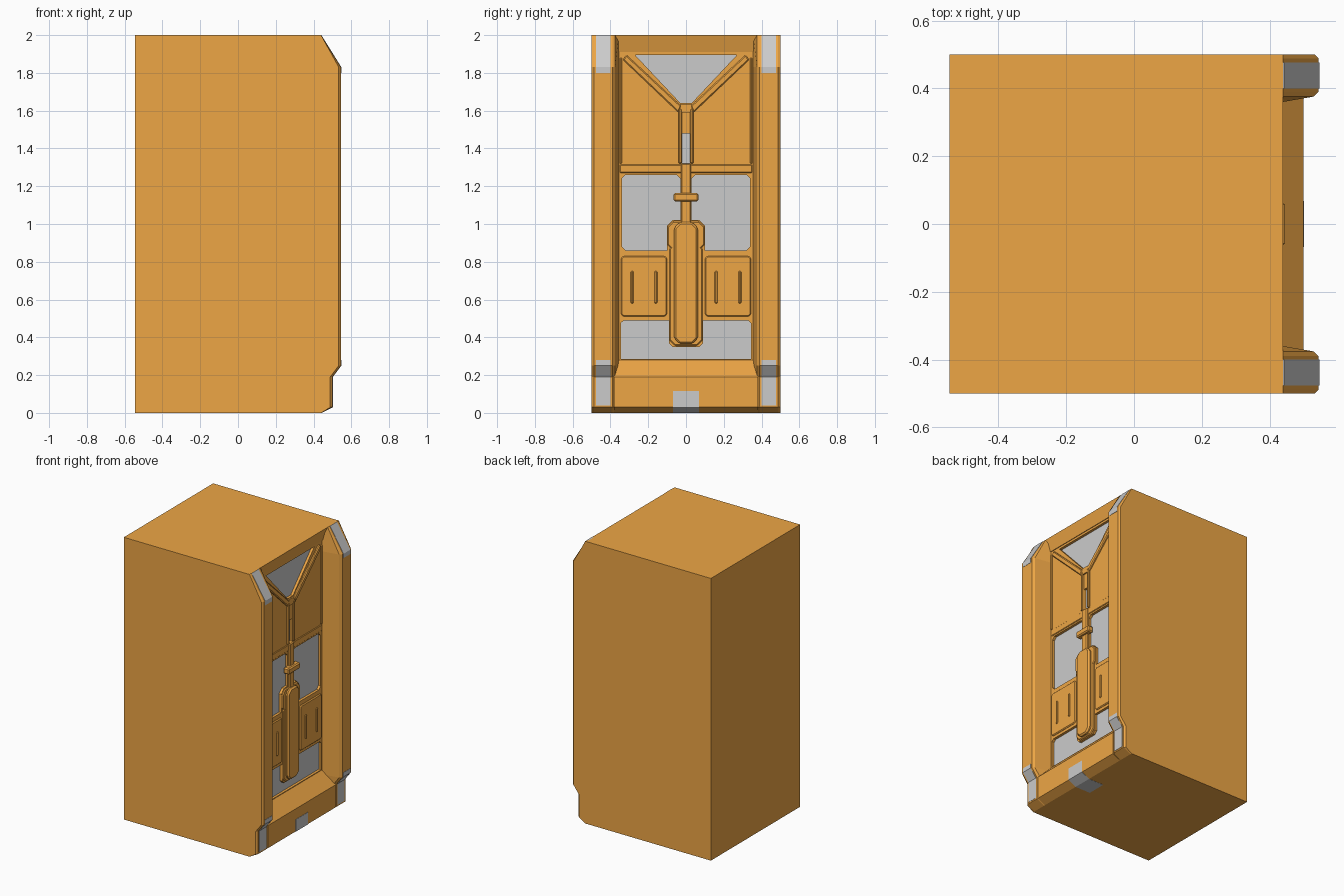
import bpy, bmesh

if "Cube" in bpy.data.objects:
    bpy.data.objects.remove(bpy.data.objects["Cube"])

orange = bpy.data.materials.new("orange_paint")
orange.diffuse_color = (0.85, 0.38, 0.06, 1)
orange.use_nodes = True
orange.node_tree.nodes["Principled BSDF"].inputs["Base Color"].default_value = orange.diffuse_color


def finish(bm, name, mat, bevel=0):
    bmesh.ops.recalc_face_normals(bm, faces=bm.faces)
    me = bpy.data.meshes.new(name)
    bm.to_mesh(me)
    bm.free()
    ob = bpy.data.objects.new(name, me)
    bpy.context.collection.objects.link(ob)
    if mat:
        me.materials.append(mat)
    if bevel:
        m = ob.modifiers.new("edge", 'BEVEL')
        m.width, m.segments = bevel, 1
    return ob


def loft(bm, rings):
    vs = [[bm.verts.new(p) for p in r] for r in rings]
    n = len(vs[0])
    for a, b in zip(vs, vs[1:]):
        for i in range(n):
            j = (i + 1) % n
            bm.faces.new((a[i], a[j], b[j], b[i]))
    bm.faces.new(vs[0])
    bm.faces.new(vs[-1])


def plate(name, polys, x0, x1, mat=orange, mirror=False, bevel=0):
    """Outlines in (y, z), thickened along x, optionally mirrored in y."""
    bm = bmesh.new()
    for pts in polys:
        for s in ((1, -1) if mirror else (1,)):
            loft(bm, [[(x, s * y, z) for y, z in pts] for x in (x0, x1)])
    return finish(bm, name, mat, bevel)


def slab(name, spans, pts, mat=orange):
    """Profile in (x, z), extruded over each y span."""
    bm = bmesh.new()
    for a, b in spans:
        loft(bm, [[(x, y, z) for x, z in pts] for y in (a, b)])
    return finish(bm, name, mat)


def rect(y0, y1, z0, z1, c=0.0):
    if not c:
        return [(y0, z0), (y1, z0), (y1, z1), (y0, z1)]
    return [(y0 + c, z0), (y1 - c, z0), (y1, z0 + c), (y1, z1 - c),
            (y1 - c, z1), (y0 + c, z1), (y0, z1 - c), (y0, z0 + c)]


# Cabinet body, sill and lintel
slab("cabinet_body", [(-.5, .5)], [(-.545, 0), (.38, 0), (.38, 2), (-.545, 2)])
slab("sill", [(-.38, .38)], [(.38, 0), (.44, 0), (.5, .03), (.5, .19), (.41, .28), (.38, .28)])
slab("lintel", [(-.378, .378)], [(.38, 1.91), (.415, 1.91), (.44, 2), (.38, 2)])

# Corner pillars with chamfered front edges and a flared inner wall
front = [(.44, 0), (.5, .03), (.5, .19), (.545, .25), (.545, 1.83), (.44, 2)]
stations = [(.5, .012), (.488, 0), (.39, 0), (.376, .015), (.355, None)]
bm = bmesh.new()
for s in (1, -1):
    rings = []
    for y, inset in stations:
        ring = [(.38, s * y, 0)]
        for x, z in front:
            if inset is None:
                x = .41
            elif 0 < z < 2:
                x -= inset
            ring.append((x, s * y, z))
        rings.append(ring + [(.38, s * y, 2)])
    loft(bm, rings)
finish(bm, "corner_pillars", orange)

# Grey guards on the pillar ends
sides = [(.40, .477), (-.477, -.40)]
slab("upper_guards", sides, [(.43, 2), (.442, 2), (.547, 1.831), (.547, 1.80), (.535, 1.80), (.535, 1.828)])
slab("lower_guards", sides, [(.49, .04), (.502, .04), (.502, .19), (.547, .25), (.547, .28),
                             (.535, .28), (.535, .255), (.49, .195)])
for n in ("upper_guards", "lower_guards"):
    bpy.data.objects[n].data.materials.clear()

# Grey cable cover wrapping under the sill
slab("cable_cover", [(-.068, .068)], [(.32, .01), (.32, -.001), (.441, -.001), (.502, .029),
                                      (.502, .115), (.49, .115), (.49, .035), (.44, .01)], None)

# Grey glazing behind the door
plate("door_glazing", [rect(-.357, .357, .27, 1.92)], .379, .392, None)

# Door sheet with windows cut out
window = [(.05, 1.26), (.32, 1.26), (.34, 1.24), (.34, .88), (.32, .86), (.10, .86),
          (.10, .99), (.07, 1.02), (.03, 1.02), (.03, 1.24)]
low_half = [(.09, .49), (.33, .49), (.345, .475), (.345, .285), (-.345, .285), (-.345, .475),
            (-.33, .49), (-.09, .49), (-.09, .37), (-.07, .35), (.07, .35), (.09, .37)]
single = [[(-.27, 1.895), (.27, 1.895), (.03, 1.64), (-.03, 1.64)],
          rect(-.02, .02, 1.32, 1.48), low_half]
cutter = plate("window_cutter", single + [window, [(-y, z) for y, z in window]], .35, .5, None)
cutter.hide_render = True
door = plate("door_sheet", [rect(-.357, .357, .275, 1.915)], .385, .41)
mod = door.modifiers.new("windows", 'BOOLEAN')
mod.operation, mod.solver, mod.object = 'DIFFERENCE', 'EXACT', cutter
bpy.context.view_layer.objects.active = door
bpy.ops.object.modifier_apply(modifier="windows")
bpy.data.objects.remove(cutter)

# Y-shaped brace: diagonal bars, stem rails and edge trims
plate("diagonal_braces", [[(.335, 1.87), (.315, 1.895), (.025, 1.625), (.04, 1.59)]],
      .40, .424, mirror=True, bevel=.006)
plate("stem_rails", [rect(.022, .04, 1.32, 1.61)], .40, .424, mirror=True, bevel=.005)
plate("brace_knot", [[(-.04, 1.59), (.04, 1.59), (.028, 1.635), (-.028, 1.635)]], .40, .42)
plate("edge_trims", [rect(.338, .352, 1.32, 1.88)], .40, .42, mirror=True, bevel=.004)
plate("middle_rail", [rect(-.35, .35, 1.27, 1.315)], .40, .415, bevel=.004)

# Lower panels with vertical ribs
plate("lower_panels", [rect(.10, .345, .51, .83, .012)], .40, .418, mirror=True, bevel=.006)
plate("panel_ribs", [rect(.152, .168, .58, .75), rect(.277, .293, .58, .75)],
      .41, .426, mirror=True, bevel=.005)

# Central lock column, latch bar and bracket
plate("lock_backing", [rect(-.088, .088, .355, .90, .03), rect(-.098, .098, .86, 1.015, .03)], .39, .42, bevel=.006)
plate("lock_column", [rect(-.063, .063, .365, 1.01, .03)], .40, .44, bevel=.010)
plate("latch_bar", [rect(-.026, .026, .99, 1.32)], .39, .425, bevel=.006)
plate("latch_bracket", [rect(-.065, .065, 1.12, 1.165)], .40, .445, bevel=.008)
